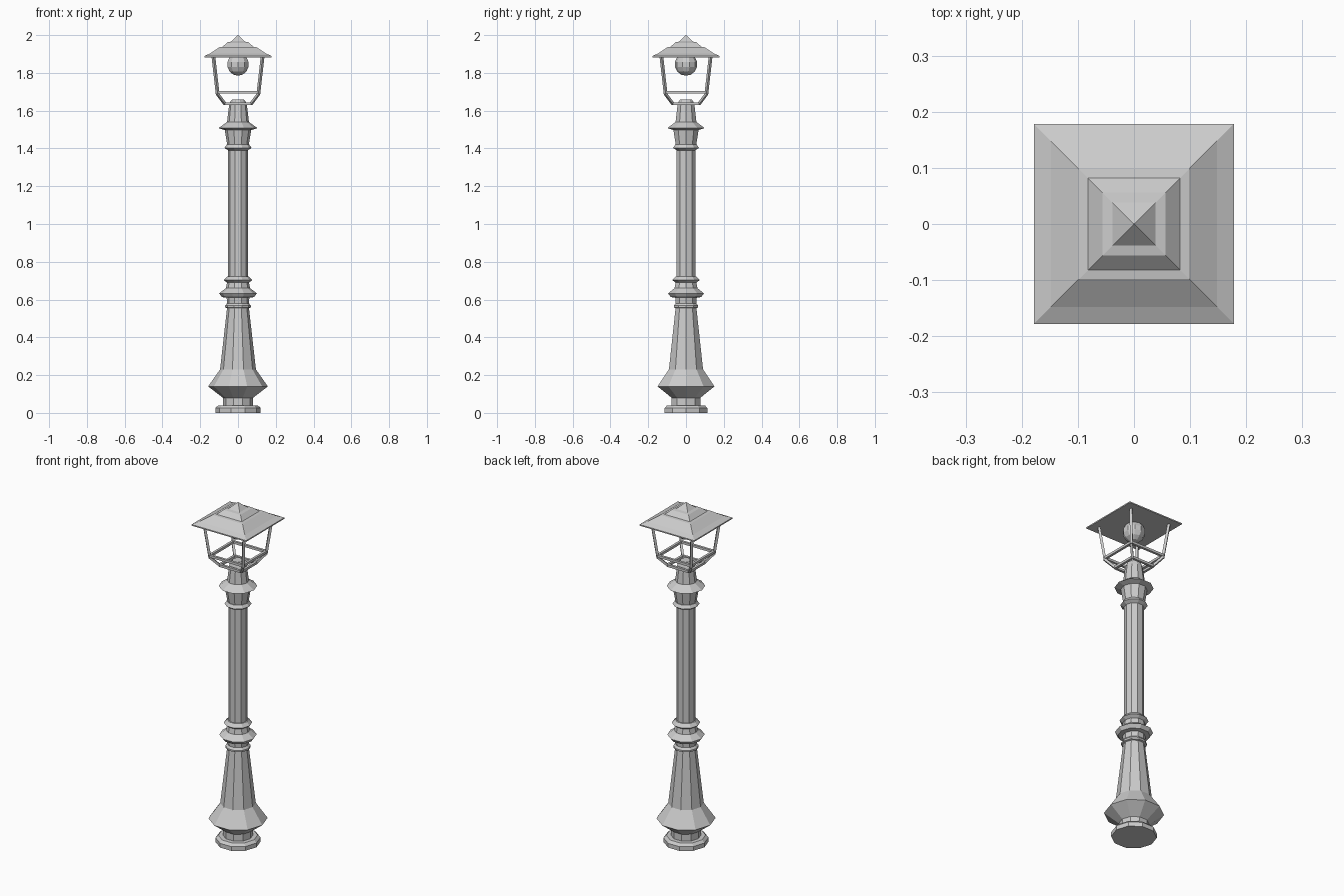
import bpy, bmesh, math
from mathutils import Vector

if "Cube" in bpy.data.objects:
    bpy.data.objects.remove(bpy.data.objects["Cube"])


def finish(name, bm):
    bmesh.ops.recalc_face_normals(bm, faces=bm.faces)
    me = bpy.data.meshes.new(name)
    bm.to_mesh(me)
    bm.free()
    ob = bpy.data.objects.new(name, me)
    bpy.context.collection.objects.link(ob)
    return ob


def lathe(name, profile, sides, turn=0.0, scale=1.0):
    """Stack of closed polygon rings from (radius, z) pairs, capped at both ends."""
    bm = bmesh.new()
    rings = []
    for r, z in profile:
        rings.append([bm.verts.new((r * scale * math.cos(turn + i * math.tau / sides),
                                    r * scale * math.sin(turn + i * math.tau / sides), z))
                      for i in range(sides)])
    for a, b in zip(rings, rings[1:]):
        for i in range(sides):
            j = (i + 1) % sides
            bm.faces.new((a[i], a[j], b[j], b[i]))
    bm.faces.new(rings[0][::-1])
    bm.faces.new(rings[-1])
    return finish(name, bm)


def bar(bm, p, q, w):
    """Square bar between two points."""
    p, q = Vector(p), Vector(q)
    d = (q - p).normalized()
    ref = Vector((-p.y, p.x, 0)) if abs(d.z) > 0.1 else Vector((0, 0, 1))
    u = (ref - d * ref.dot(d)).normalized()
    v = d.cross(u)
    ends = [[bm.verts.new(c + (u * a + v * b) * w / 2)
             for a, b in ((-1, -1), (1, -1), (1, 1), (-1, 1))] for c in (p, q)]
    a, b = ends
    for i in range(4):
        j = (i + 1) % 4
        bm.faces.new((a[i], a[j], b[j], b[i]))
    bm.faces.new(a)
    bm.faces.new(b)


# ten-sided post with its mouldings
lathe("post", [
    (0.12, 0), (0.12, 0.025), (0.105, 0.04), (0.08, 0.04), (0.08, 0.08),
    (0.158, 0.14), (0.095, 0.23), (0.058, 0.555),
    (0.068, 0.558), (0.068, 0.568), (0.058, 0.58), (0.06, 0.61),
    (0.085, 0.613), (0.1, 0.633), (0.064, 0.66), (0.058, 0.69),
    (0.076, 0.703), (0.058, 0.722), (0.052, 0.722),
    (0.052, 1.39), (0.072, 1.403), (0.06, 1.42), (0.057, 1.42),
    (0.07, 1.497), (0.103, 1.508), (0.058, 1.54),
    (0.047, 1.63), (0.04, 1.65), (0.03, 1.66)], 10)

# square lantern cage: radii below are half widths
corners = [(1, 1), (-1, 1), (-1, -1), (1, -1)]
bm = bmesh.new()
for i, (x, y) in enumerate(corners):
    x2, y2 = corners[(i + 1) % 4]
    for h, z in ((0.070, 1.637), (0.108, 1.697)):
        bar(bm, (x * h, y * h, z), (x2 * h, y2 * h, z), 0.014)
    bar(bm, (x * 0.070, y * 0.070, 1.637), (x * 0.110, y * 0.110, 1.690), 0.013)
    bar(bm, (x * 0.108, y * 0.108, 1.690), (x * 0.130, y * 0.130, 1.885), 0.014)
finish("lantern_frame", bm)

# stepped square roof with pointed cap
lathe("lantern_roof", [
    (0.178, 1.882), (0.178, 1.889), (0.148, 1.903), (0.098, 1.936), (0.082, 1.938),
    (0.056, 1.962), (0.038, 1.965), (0.001, 2.0)], 4, math.pi / 4, math.sqrt(2))

# faceted globe
bm = bmesh.new()
bmesh.ops.create_uvsphere(bm, u_segments=10, v_segments=7, radius=0.06)
bmesh.ops.translate(bm, verts=bm.verts, vec=(0, 0, 1.845))
finish("globe", bm)
